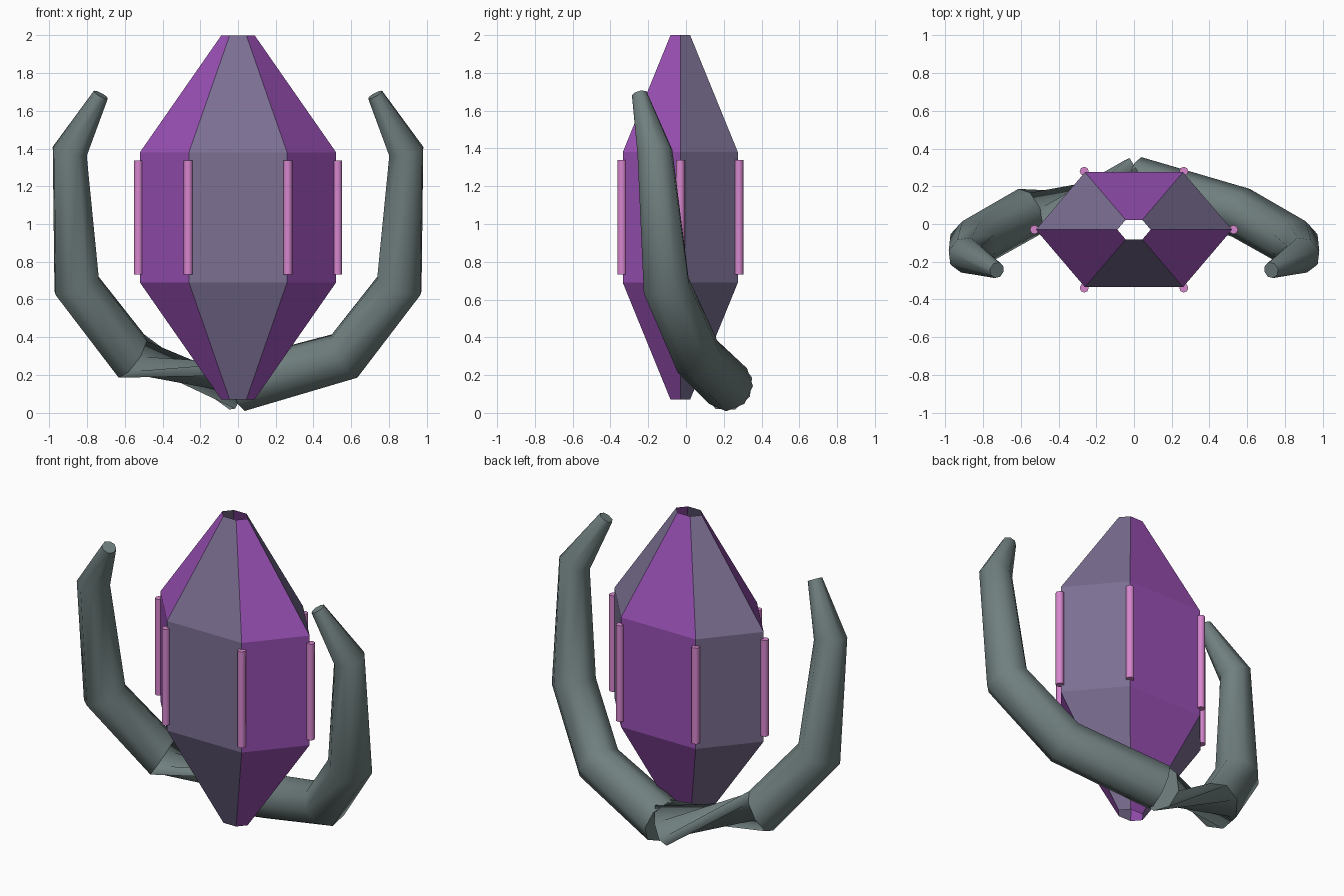
import bpy, bmesh
from math import cos, sin, pi, radians
from mathutils import Vector, Matrix

cube = bpy.data.objects.get("Cube")
if cube:
    bpy.data.objects.remove(cube, do_unlink=True)


def material(name, rgb):
    m = bpy.data.materials.new(name)
    m.use_nodes = True
    m.diffuse_color = (*rgb, 1)
    bsdf = next(n for n in m.node_tree.nodes if n.type == 'BSDF_PRINCIPLED')
    bsdf.inputs["Base Color"].default_value = (*rgb, 1)
    return m


PURPLE = material("purple", (0.32, 0.08, 0.46))
SLATE = material("slate violet", (0.20, 0.16, 0.29))
PINK = material("pink", (0.68, 0.24, 0.62))
STONE = material("grey green", (0.165, 0.215, 0.215))


def add_object(name, bm, mats, smooth=False):
    mesh = bpy.data.meshes.new(name)
    bm.to_mesh(mesh)
    bm.free()
    ob = bpy.data.objects.new(name, mesh)
    bpy.context.collection.objects.link(ob)
    for m in mats:
        mesh.materials.append(m)
    if smooth:
        bpy.ops.object.select_all(action='DESELECT')
        ob.select_set(True)
        bpy.context.view_layer.objects.active = ob
        bpy.ops.object.shade_smooth_by_angle(angle=radians(52))
    return ob


def bridge(bm, rings):
    """Skin a list of vertex rings; yields (face, side number)."""
    for a, b in zip(rings, rings[1:]):
        n = len(a)
        for i in range(n):
            j = (i + 1) % n
            yield bm.faces.new((a[i], a[j], b[j], b[i])), i


CENTRE_Y = -0.03


def hexagon(scale=1.0):
    return [(0.52 * scale * cos(i * pi / 3),
             CENTRE_Y + 0.352 * scale * sin(i * pi / 3)) for i in range(6)]


# Crystal: open six-sided shell with alternating panel colours
bm = bmesh.new()
rings = [[bm.verts.new((x, y, z)) for x, y in hexagon(s)]
         for z, s in ((0.07, 0.17), (0.69, 1), (1.38, 1), (2.0, 0.17))]
for face, side in bridge(bm, rings):
    face.material_index = side % 2
add_object("crystal_shell", bm, [SLATE, PURPLE])

# Rods along the six upright edges
for i, (x, y) in enumerate(hexagon(1.015)):
    bm = bmesh.new()
    bmesh.ops.create_cone(bm, cap_ends=True, segments=8, radius1=0.024,
                          radius2=0.024, depth=0.605,
                          matrix=Matrix.Translation((x, y, 1.035)))
    add_object(f"edge_rod_{i + 1}", bm, [PINK], smooth=True)

# Arms: tapered eight-sided tubes; path point and radius
ARM = [((0, 0.222, 0.142), 0.138), ((0.565, 0.06, 0.30), 0.135),
       ((0.855, -0.105, 0.675), 0.132), ((0.892, -0.165, 1.385), 0.096),
       ((0.727, -0.245, 1.685), 0.043)]


def arm(name, side, root_twist):
    pts = [Vector((p[0] * side, p[1], p[2])) for p, r in ARM]
    bm = bmesh.new()
    rings = []
    u = Vector((0, 0, 1))
    for k, p in enumerate(pts):
        # ring lies in the bisecting plane of the bend
        t = Vector()
        if k:
            t += (p - pts[k - 1]).normalized()
        if k < len(pts) - 1:
            t += (pts[k + 1] - p).normalized()
        t.normalize()
        u = (u - t * u.dot(t)).normalized()
        v = t.cross(u)
        spin = root_twist if k == 0 else 0
        rings.append([bm.verts.new(p + ARM[k][1] * (
            u * cos(i * pi / 4 + spin) + v * sin(i * pi / 4 + spin)))
            for i in range(8)])
    list(bridge(bm, rings))
    bm.faces.new(rings[0][::-1])
    bm.faces.new(rings[-1])
    bmesh.ops.recalc_face_normals(bm, faces=bm.faces)
    add_object(name, bm, [STONE], smooth=True)


arm("left_arm", 1, 0)
arm("right_arm", -1, radians(115))  # wrung between root and elbow
